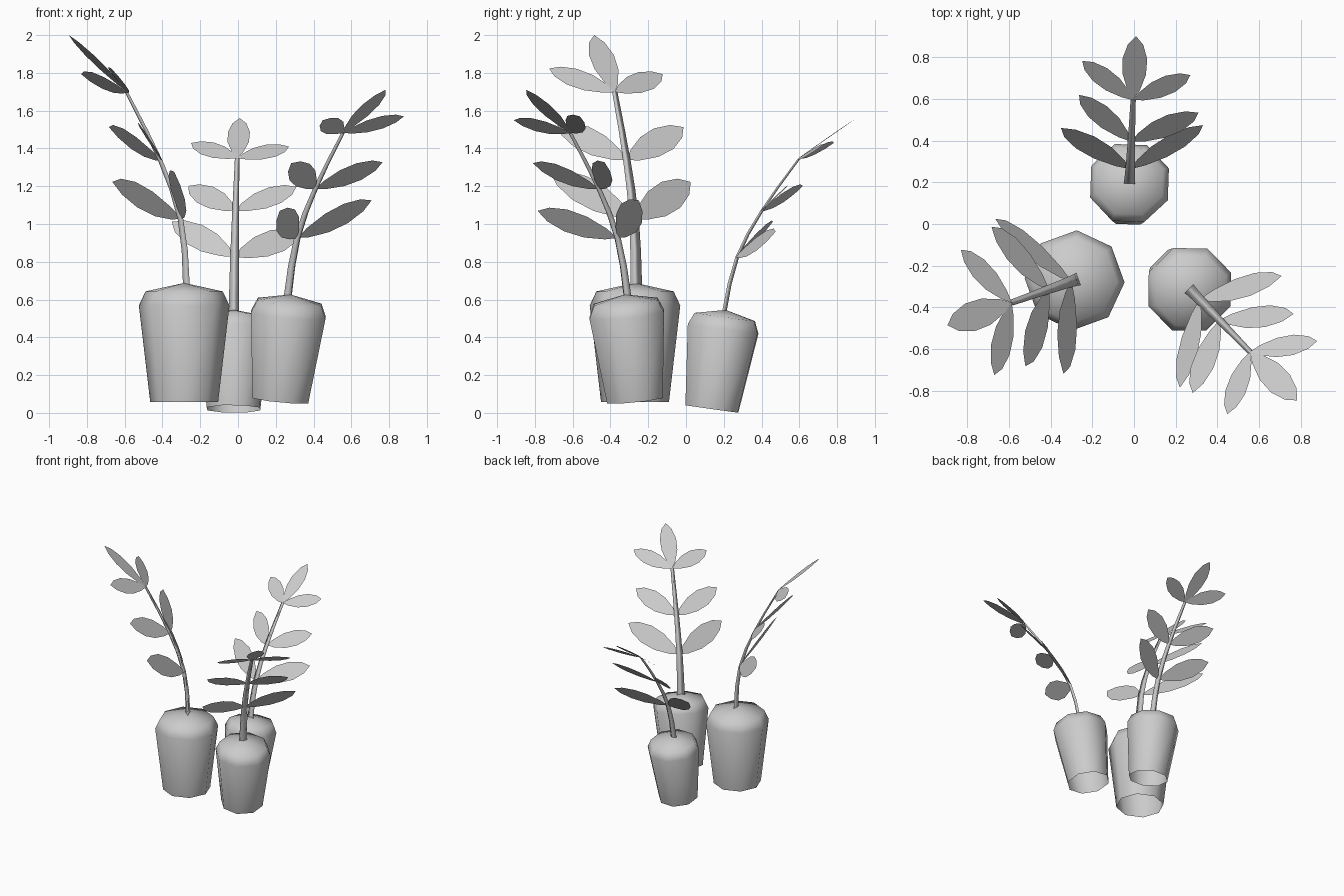
import bpy, bmesh, math
from mathutils import Vector, Matrix

cube = bpy.data.objects.get("Cube")
if cube:
    bpy.data.objects.remove(cube, do_unlink=True)

grey = bpy.data.materials.new("plain_grey")
grey.use_nodes = True
GREY = (0.6, 0.6, 0.6, 1)
grey.diffuse_color = GREY
grey.node_tree.nodes["Principled BSDF"].inputs["Base Color"].default_value = GREY


def finish(bm, name, place):
    """Turn a bmesh into a smooth shaded object placed by a matrix."""
    mesh = bpy.data.meshes.new(name)
    bm.to_mesh(mesh)
    bm.free()
    mesh.materials.append(grey)
    mesh.shade_smooth()
    mesh.transform(place)
    bpy.context.collection.objects.link(bpy.data.objects.new(name, mesh))


def bridge(bm, a, b):
    n = len(a)
    for i in range(n):
        bm.faces.new((a[i], a[(i + 1) % n], b[(i + 1) % n], b[i]))


def pot(name, place):
    # eight-sided shell, open underneath, closed by a shallow dome
    bm = bmesh.new()
    rings = []
    for r, z in ((0.18, 0), (0.24, 0.51), (0.205, 0.585)):
        angles = [math.radians(23 + 45 * i) for i in range(8)]
        rings.append([bm.verts.new((r * math.cos(a), r * math.sin(a), z)) for a in angles])
    for low, high in zip(rings, rings[1:]):
        bridge(bm, low, high)
    top = bm.verts.new((0, 0, 0.63))
    for i in range(8):
        bm.faces.new((rings[-1][i], rings[-1][(i + 1) % 8], top))
    finish(bm, name, place)


STEM = [Vector(p) for p in ((-0.02, 0, 0.61), (-0.01, 0, 0.8), (0.015, 0, 0.97),
                            (0.065, 0, 1.13), (0.13, 0, 1.28), (0.21, 0, 1.44), (0.32, 0, 1.64))]


def stem(name, place):
    # flattened three-sided tube that tapers upwards
    bm = bmesh.new()
    rings = []
    for i, p in enumerate(STEM):
        tangent = (STEM[min(i + 1, 6)] - STEM[max(i - 1, 0)]).normalized()
        out = Vector((0, 1, 0)).cross(tangent)
        half = 0.033 - 0.003 * i
        side = Vector((0, half, 0))
        rings.append([bm.verts.new(q) for q in (p + side, p - side, p + out * half * 0.8)])
    for low, high in zip(rings, rings[1:]):
        bridge(bm, low, high)
    finish(bm, name, place)


def leaf(name, base, tip, across, half, place):
    # flat pointed oval sheet
    base, tip = Vector(base), Vector(tip)
    axis = tip - base
    across = Vector(across)
    across = (across - across.project(axis)).normalized() * half
    bm = bmesh.new()
    first, last = bm.verts.new(base), bm.verts.new(tip)
    rows = []
    for t, w in ((0.15, 0.5), (0.4, 0.95), (0.65, 1), (0.87, 0.62)):
        mid = base + axis * t
        rows.append((bm.verts.new(mid - across * w), bm.verts.new(mid + across * w)))
    bm.faces.new((first, rows[0][0], rows[0][1]))
    for a, b in zip(rows, rows[1:]):
        bm.faces.new((a[0], b[0], b[1], a[1]))
    bm.faces.new((rows[-1][0], last, rows[-1][1]))
    finish(bm, name, place)


# level: stem point, left tip, right tip, slope of the blade, half width
PAIRS = {
    "low": (STEM[2], (0.2, 0.405, 1.22), (0.26, -0.405, 1.165), 0.55, 0.085),
    "middle": (STEM[4], (0.36, 0.31, 1.47), (0.29, -0.375, 1.455), 0.75, 0.078),
    "upper": (STEM[6], (0.515, 0.3, 1.765), (0.465, -0.32, 1.735), 1.0, 0.066),
}


def plant(name, spot, heading, tilt, scale):
    place = (Matrix.Translation(spot) @ Matrix.Rotation(math.radians(heading), 4, "Z")
             @ Matrix.Rotation(math.radians(tilt), 4, "Y") @ Matrix.Scale(scale, 4))
    pot(name + "_pot", place)
    stem(name + "_stem", place)
    for level, (base, left, right, slope, half) in PAIRS.items():
        for side, tip in (("left", left), ("right", right)):
            leaf(f"{name}_{level}_leaf_{side}", base, tip, (slope, 0, 1), half, place)
    leaf(name + "_tip_leaf", STEM[6], (0.647, 0, 1.942), (0, 1, 0), 0.07, place)


plant("large_plant", (-0.285, -0.27, 0.058), 199.5, 0, 1)
plant("medium_plant", (0.225, -0.27, 0.07), -46, 7.6, 0.892)
plant("small_plant", (-0.024, 0.137, 0.021), 87.5, 8, 0.84)
